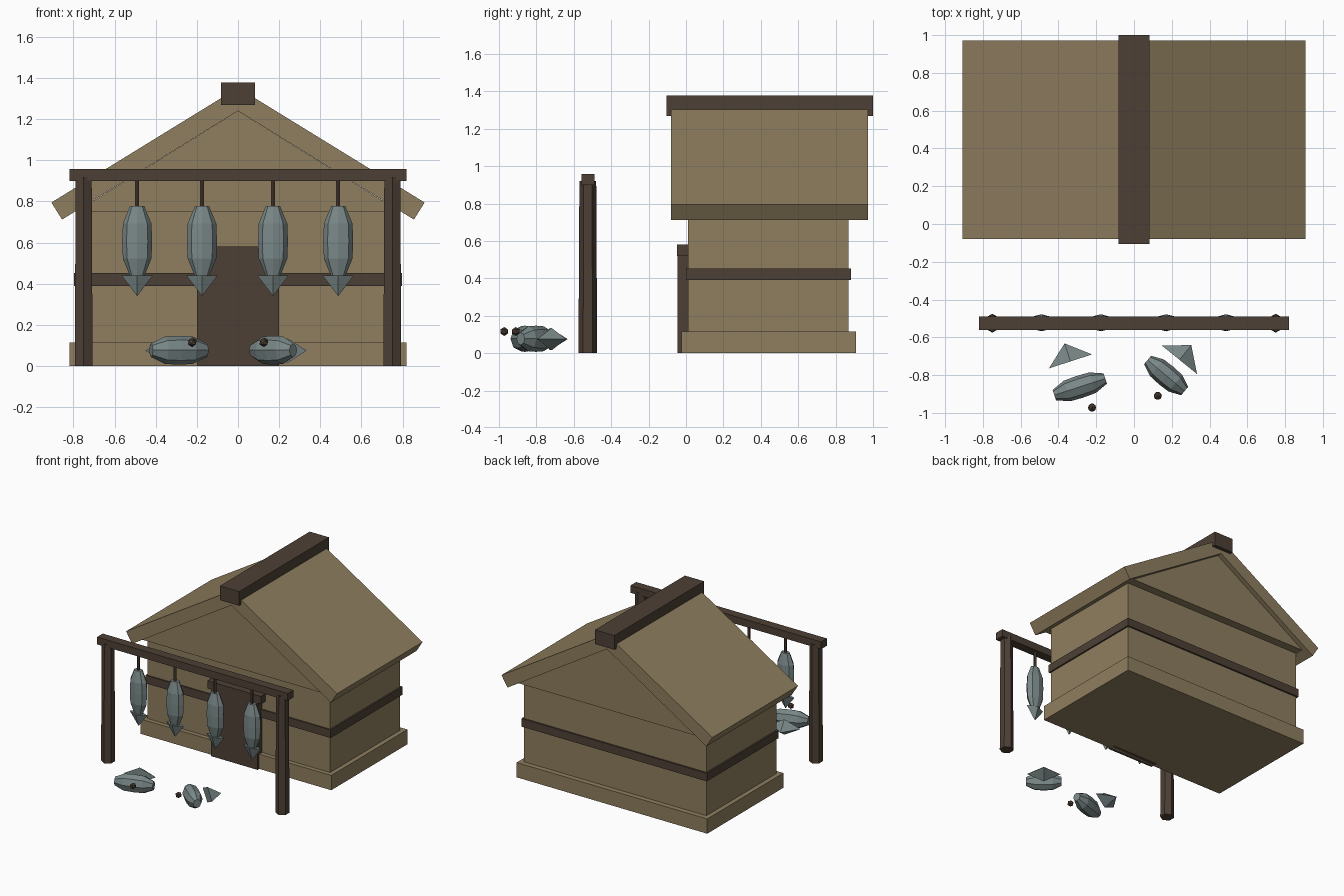
import bpy, bmesh, math
from mathutils import Matrix, Vector

if "Cube" in bpy.data.objects:
    bpy.data.objects.remove(bpy.data.objects["Cube"])


def material(name, rgb):
    m = bpy.data.materials.new(name)
    m.diffuse_color = (*rgb, 1)
    m.use_nodes = True
    m.node_tree.nodes["Principled BSDF"].inputs["Base Color"].default_value = m.diffuse_color
    return m


STRAW = material("straw", (0.275, 0.209, 0.114))
WOOD = material("dark_wood", (0.074, 0.051, 0.036))
FISH = material("fish_grey", (0.195, 0.245, 0.245))


def finish(name, bm, mat, matrix=None):
    if matrix:
        bm.transform(matrix)
    bmesh.ops.recalc_face_normals(bm, faces=bm.faces)
    me = bpy.data.meshes.new(name)
    bm.to_mesh(me)
    bm.free()
    me.materials.append(mat)
    ob = bpy.data.objects.new(name, me)
    bpy.context.collection.objects.link(ob)
    return ob


def box(name, x, y, z, mat):
    bm = bmesh.new()
    bmesh.ops.create_cube(bm, size=1)
    size = Matrix.Diagonal((x[1] - x[0], y[1] - y[0], z[1] - z[0], 1))
    mid = Vector((sum(x) / 2, sum(y) / 2, sum(z) / 2))
    return finish(name, bm, mat, Matrix.Translation(mid) @ size)


def prism(name, profile, y0, y1, mat):
    """Extrude an x-z profile along y."""
    bm = bmesh.new()
    face = bm.faces.new([bm.verts.new((x, y0, z)) for x, z in profile])
    ext = bmesh.ops.extrude_face_region(bm, geom=[face])["geom"]
    verts = [v for v in ext if isinstance(v, bmesh.types.BMVert)]
    bmesh.ops.translate(bm, verts=verts, vec=(0, y1 - y0, 0))
    return finish(name, bm, mat)


def cone(name, sides, r1, r2, depth, mat, matrix):
    bm = bmesh.new()
    bmesh.ops.create_cone(bm, cap_ends=True, segments=sides, radius1=r1, radius2=r2, depth=depth)
    if r2 == 0:
        bmesh.ops.remove_doubles(bm, verts=bm.verts, dist=1e-5)
    return finish(name, bm, mat, matrix)


def fish_body(name, matrix):
    """Eight-sided body along z, unit half-length and unit radius."""
    bm = bmesh.new()
    rings = []
    for z, r in [(-1, .48), (-.5, .95), (0, 1), (.5, .95), (1, .48)]:
        rings.append([bm.verts.new((r * math.cos(i * math.pi / 4), r * math.sin(i * math.pi / 4), z))
                      for i in range(8)])
    for a, b in zip(rings, rings[1:]):
        for i in range(8):
            j = (i + 1) % 8
            bm.faces.new((a[i], a[j], b[j], b[i]))
    bm.faces.new(rings[0])
    bm.faces.new(rings[-1])
    return finish(name, bm, FISH, matrix)


T = Matrix.Translation


def S(x, y, z):
    return Matrix.Diagonal((x, y, z, 1))


def R(deg, axis):
    return Matrix.Rotation(math.radians(deg), 4, axis)


# hut walls, base and trim
box("foundation", (-.82, .82), (-.025, .91), (0, .115), STRAW)
box("walls", (-.785, .785), (.01, .87), (.1, .76), STRAW)
box("wall_band", (-.797, .797), (0, .883), (.39, .453), WOOD)
box("door", (-.2, .2), (-.045, .02), (0, .53), WOOD)
box("door_lintel", (-.23, .23), (-.048, .015), (.52, .58), WOOD)

# roof: gable block, two sloping slabs and ridge beam
prism("gable", [(-.79, .75), (.79, .75), (0, 1.24)], -.05, .935, STRAW)
for side, s in (("left", -1), ("right", 1)):
    prism(side + "_roof", [(0, 1.24), (s * .855, .712), (s * .907, .795), (0, 1.353)],
          -.08, .972, STRAW)
box("ridge_beam", (-.083, .083), (-.105, 1.0), (1.268, 1.378), WOOD)

# drying rack
for side, s in (("left", -1), ("right", 1)):
    cone(side + "_rack_post", 6, .05, .045, .92, WOOD, T((s * .75, -.525, .46)))
box("rack_beam", (-.82, .82), (-.56, -.49), (.9, .957), WOOD)

# hanging fish
for n, x in enumerate((-.49, -.175, .17, .487), 1):
    c = Vector((x, -.523, 0))
    cone(f"string_{n}", 6, .011, .011, .15, WOOD, T(c + Vector((0, 0, .84))))
    fish_body(f"hanging_fish_{n}", T(c + Vector((0, 0, .607))) @ S(.073, .045, .17))
    cone(f"hanging_tail_{n}", 4, 1, 0, .1, FISH,
         T(c + Vector((0, 0, .39))) @ S(.076, .036, 1) @ R(180, 'X'))

# fish on the ground: body, loose tail and eye
ground = [  # body centre, half length, angle, tail centre, tail angle, eye
    ((-.287, -.862, .077), .142, 18, (-.352, -.68, .075), 18, (-.222, -.972, .116)),
    ((.17, -.802, .077), .128, -40, (.272, -.68, .075), -39, (.126, -.91, .116)),
]
for n, (body, half, ang, tail, tang, eye) in enumerate(ground, 1):
    fish_body(f"ground_fish_{n}",
              T(body) @ R(ang, 'Z') @ S(half, .06, .07) @ R(90, 'Y'))
    # diamond-based tail with its point facing the rear
    cone(f"ground_tail_{n}", 4, 1, 0, .1, FISH,
         T(tail) @ R(tang, 'Z') @ R(-90, 'X') @ S(.12, .06, 1))
    bm = bmesh.new()
    bmesh.ops.create_icosphere(bm, subdivisions=1, radius=.024)
    finish(f"fish_eye_{n}", bm, WOOD, T(eye))
